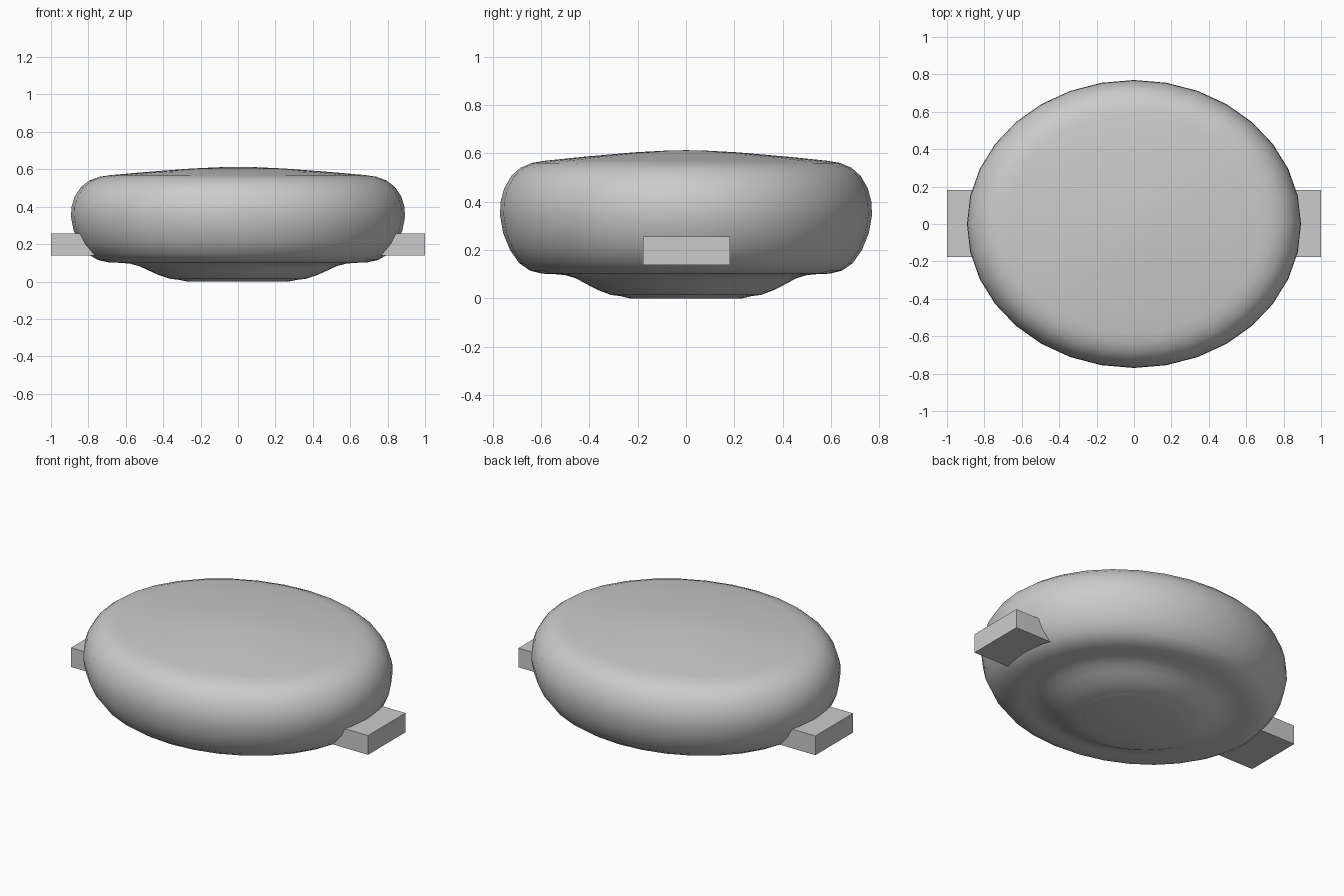
import bpy, bmesh, math

if "Cube" in bpy.data.objects:
    bpy.data.objects.remove(bpy.data.objects["Cube"])

RX, RY = 1.0, 0.862   # oval proportions
SEGMENTS = 32


def smooth(obj, angle):
    bpy.ops.object.select_all(action='DESELECT')
    obj.select_set(True)
    bpy.context.view_layer.objects.active = obj
    bpy.ops.object.shade_smooth_by_angle(angle=math.radians(angle))


def oval_lathe(name, profile):
    """Turn (radius, height) points into a closed oval solid; radius 0 makes a pole."""
    bm = bmesh.new()
    rings = []
    for r, z in profile:
        count = SEGMENTS if r else 1
        rings.append([bm.verts.new((RX * r * math.cos(2 * math.pi * i / SEGMENTS),
                                    RY * r * math.sin(2 * math.pi * i / SEGMENTS), z))
                      for i in range(count)])
    for a, b in zip(rings, rings[1:]):
        for i in range(SEGMENTS):
            j = (i + 1) % SEGMENTS
            quad = [a[i % len(a)], a[j % len(a)], b[j % len(b)], b[i % len(b)]]
            bm.faces.new(list(dict.fromkeys(quad)))
    bmesh.ops.recalc_face_normals(bm, faces=bm.faces)
    mesh = bpy.data.meshes.new(name)
    bm.to_mesh(mesh)
    bm.free()
    obj = bpy.data.objects.new(name, mesh)
    bpy.context.collection.objects.link(obj)
    smooth(obj, 40)
    return obj


# Rounded case with foot below and gently domed top
oval_lathe("case", [
    (0, 0.005), (0.28, 0.005), (0.36, 0.014), (0.425, 0.035), (0.48, 0.06),
    (0.53, 0.083), (0.58, 0.096), (0.63, 0.1), (0.69, 0.102), (0.75, 0.115),
    (0.80, 0.145), (0.845, 0.2), (0.878, 0.27), (0.893, 0.345), (0.89, 0.4),
    (0.873, 0.455), (0.84, 0.505), (0.795, 0.54), (0.74, 0.56), (0.68, 0.569),
    (0.5, 0.585), (0.25, 0.604), (0.1, 0.611), (0, 0.613)])

# Foot pad resting on the ground
oval_lathe("foot_pad", [(0, 0), (0.27, 0), (0.31, 0.008), (0, 0.008)])

# Strap lugs on both sides
for side, label in ((1, "right"), (-1, "left")):
    bpy.ops.mesh.primitive_cube_add(size=1, location=(side * 0.85, 0.003, 0.197))
    lug = bpy.context.object
    lug.name = label + "_lug"
    lug.scale = (0.3, 0.36, 0.117)
    bpy.ops.object.transform_apply(location=False, rotation=False, scale=True)
